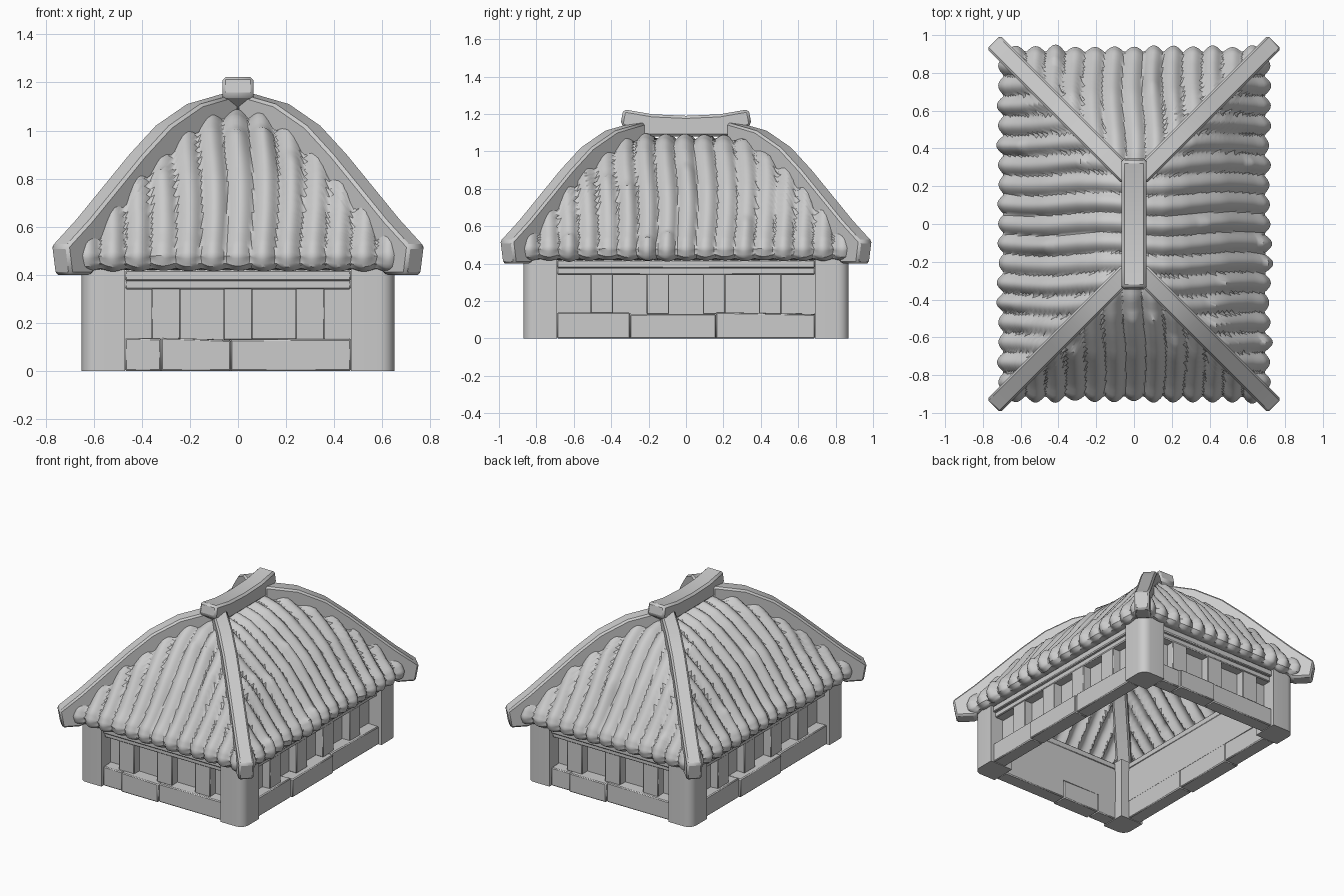
import bpy, bmesh, math, random
from mathutils import Matrix, Vector

random.seed(4)
cube = bpy.data.objects.get("Cube")
if cube:
    bpy.data.objects.remove(cube)

GREY = 0.6
mat = bpy.data.materials.new("plain grey")
mat.use_nodes = True
mat.diffuse_color = (GREY, GREY, GREY, 1)
mat.node_tree.nodes["Principled BSDF"].inputs["Base Color"].default_value = (GREY, GREY, GREY, 1)

RIDGE = 0.22      # half length of the roof ridge
parts = []


def finish(name, bm, bevel=0, segments=1):
    bmesh.ops.recalc_face_normals(bm, faces=bm.faces)
    mesh = bpy.data.meshes.new(name)
    bm.to_mesh(mesh)
    bm.free()
    mesh.materials.append(mat)
    ob = bpy.data.objects.new(name, mesh)
    bpy.context.collection.objects.link(ob)
    if bevel:
        mod = ob.modifiers.new("soft edges", 'BEVEL')
        mod.width, mod.segments = bevel, segments
        mod.limit_method, mod.angle_limit = 'ANGLE', math.radians(40)
    parts.append(ob)
    return ob


def prism(name, outline, place, half, bevel=0):
    """Extrude a flat outline sideways; place(u, z, w) gives the 3D point."""
    bm = bmesh.new()
    rings = [[bm.verts.new(place(u, z, w)) for u, z in outline] for w in (-half, half)]
    for ring in rings:
        bm.faces.new(ring)
    n = len(outline)
    for i in range(n):
        j = (i + 1) % n
        bm.faces.new((rings[0][i], rings[0][j], rings[1][j], rings[1][i]))
    return finish(name, bm, bevel)


def wall_box(name, turn, s, depth, z, bevel=0, uneven=0):
    """Box on a wall: s along it, depth outwards, turned to its side."""
    bm = bmesh.new()
    bmesh.ops.create_cube(bm, size=1)
    for v in bm.verts:
        pick = [a if c < 0 else b for c, (a, b) in zip((v.co.x, -v.co.y, v.co.z), (s, depth, z))]
        if v.co.z > 0:
            pick[2] -= random.random() * uneven
        v.co = (pick[0], -pick[1], pick[2])
    bm.transform(Matrix.Rotation(turn, 4, 'Z'))
    return finish(name, bm, bevel)


# Walls: stone footing, recessed panels, studs and top beams
def wall(side, turn, length, out, studs, seams):
    edges = [-length] + seams + [length]
    for i, (a, b) in enumerate(zip(edges, edges[1:])):
        face = out - 0.02 + 0.012 * (i % 2)
        wall_box(f"{side}_footing_stone_{i + 1}", turn, (a, b), (out - 0.12, face),
                 (0, 0.14), 0.006, 0.012)
    wall_box(f"{side}_panel", turn, (-length, length), (out - 0.12, out - 0.1), (0.13, 0.36))
    for i, c in enumerate(studs):
        wall_box(f"{side}_stud_{i + 1}", turn, (c - 0.06, c + 0.06),
                 (out - 0.11, out - 0.04), (0.13, 0.35), 0.004)
    wall_box(f"{side}_lower_beam", turn, (-length, length), (out - 0.12, out - 0.035), (0.34, 0.38), 0.006)
    wall_box(f"{side}_upper_beam", turn, (-length, length), (out - 0.12, out - 0.015), (0.375, 0.42), 0.006)


long_studs = (-0.45, -0.15, 0.15, 0.45)
short_studs = (-0.3, 0, 0.3)
wall("front", 0, 0.47, 0.87, short_studs, [-0.32, -0.03])
wall("back", math.pi, 0.47, 0.87, short_studs, [-0.32, -0.03])
wall("left", math.pi / 2, 0.69, 0.65, long_studs, [-0.3, 0.16])
wall("right", -math.pi / 2, 0.69, 0.65, long_studs, [-0.3, 0.16])

# Corner posts with a rounded outer edge
for sx, lr in ((1, "left"), (-1, "right")):
    for sy, fb in ((-1, "front"), (1, "back")):
        bm = bmesh.new()
        r = 0.06
        arc = [(0.65 - r + r * math.cos(a), 0.87 - r + r * math.sin(a))
               for a in (math.pi / 2 * k / 5 for k in range(6))]
        outline = [(0.47, 0.69), (0.65, 0.69)] + arc + [(0.47, 0.87)]
        base = bm.faces.new([bm.verts.new((sx * x, sy * y, 0)) for x, y in outline])
        top = bmesh.ops.extrude_face_region(bm, geom=[base])["geom"]
        bmesh.ops.translate(bm, vec=(0, 0, 0.43),
                            verts=[g for g in top if isinstance(g, bmesh.types.BMVert)])
        finish(f"{fb}_{lr}_post", bm)

# Roof slopes: a curved profile (distance from ridge, height) with rolled ribs
KEYS = [(0, 1.085), (0.08, 1.08), (0.17, 1.055), (0.27, 0.99), (0.37, 0.9), (0.47, 0.8),
        (0.57, 0.67), (0.64, 0.58), (0.69, 0.525), (0.71, 0.48), (0.7, 0.44), (0.67, 0.42), (0.6, 0.42)]
profile = []
for a, b in zip(KEYS, KEYS[1:]):
    profile += [Vector(a).lerp(Vector(b), k / 4) for k in range(4)]
profile.append(Vector(KEYS[-1]))
PITCH = 0.106


def slope(name, turn, ridge, cols):
    rolls = {k: (random.uniform(0.8, 1.15), random.uniform(0.25, 1.4)) for k in range(-12, 13)}
    bm = bmesh.new()
    grid = []
    for i, p in enumerate(profile):
        tangent = profile[min(i + 1, len(profile) - 1)] - profile[max(i - 1, 0)]
        normal = Vector((-tangent.y, tangent.x)).normalized()
        fade = min(1, (len(profile) - 1 - i) / 10)
        row = []
        for c in range(cols + 1):
            s = (2 * c / cols - 1) * (p.x + ridge)
            w = s / PITCH + 0.1 * math.sin(9 * p.x + 2 * s)
            size, lip = rolls[round(w)]
            bump = 0.034 * (size * abs(math.cos(math.pi * w)) - 0.65)
            if p.x > lip:      # overlapping straw layer on some rolls
                bump += 0.014 * abs(math.cos(math.pi * w)) * max(0, 1 - (p.x - lip) / 0.2)
            q = p + normal * bump * fade
            other = RIDGE - ridge
            row.append(bm.verts.new((s, -(q.x + other), q.y)))
        grid.append(row)
    for r0, r1 in zip(grid, grid[1:]):
        for c in range(cols):
            bm.faces.new((r0[c], r1[c], r1[c + 1], r0[c + 1]))
    bmesh.ops.remove_doubles(bm, verts=bm.verts, dist=0.0005)
    bm.transform(Matrix.Rotation(turn, 4, 'Z'))
    finish(name, bm)


slope("front_roof_slope", 0, 0, 120)
slope("back_roof_slope", math.pi, 0, 120)
slope("left_roof_slope", math.pi / 2, RIDGE, 160)
slope("right_roof_slope", -math.pi / 2, RIDGE, 160)

# Curved hip beams down the four corners
HIP = [(0.745, 0.52), (0.645, 0.63), (0.425, 0.9), (0.315, 1.02), (0.185, 1.11), (0.03, 1.155),
       (0.03, 1.03), (0.17, 0.98), (0.28, 0.9), (0.39, 0.77), (0.57, 0.51), (0.64, 0.4), (0.73, 0.4)]
for sx, lr in ((1, "left"), (-1, "right")):
    for sy, fb in ((-1, "front"), (1, "back")):
        prism(f"{fb}_{lr}_hip_beam", HIP,
              lambda t, z, w: (sx * (t + w * 0.707), sy * (t + RIDGE - w * 0.707), z), 0.05, 0.012)

# Saddle-shaped ridge cap
half_cap = [(0.18, 1.198), (0.335, 1.225), (0.35, 1.145), (0.27, 1.08)]
cap = [(0, 1.19)] + half_cap + [(-y, z) for y, z in reversed(half_cap)]
prism("ridge_cap", cap, lambda y, z, w: (w, y, z), 0.065, 0.014)

# Smooth shading with sharp edges kept
bpy.ops.object.select_all(action='DESELECT')
for ob in parts:
    ob.select_set(True)
bpy.context.view_layer.objects.active = parts[0]
bpy.ops.object.shade_smooth_by_angle(angle=math.radians(35))
